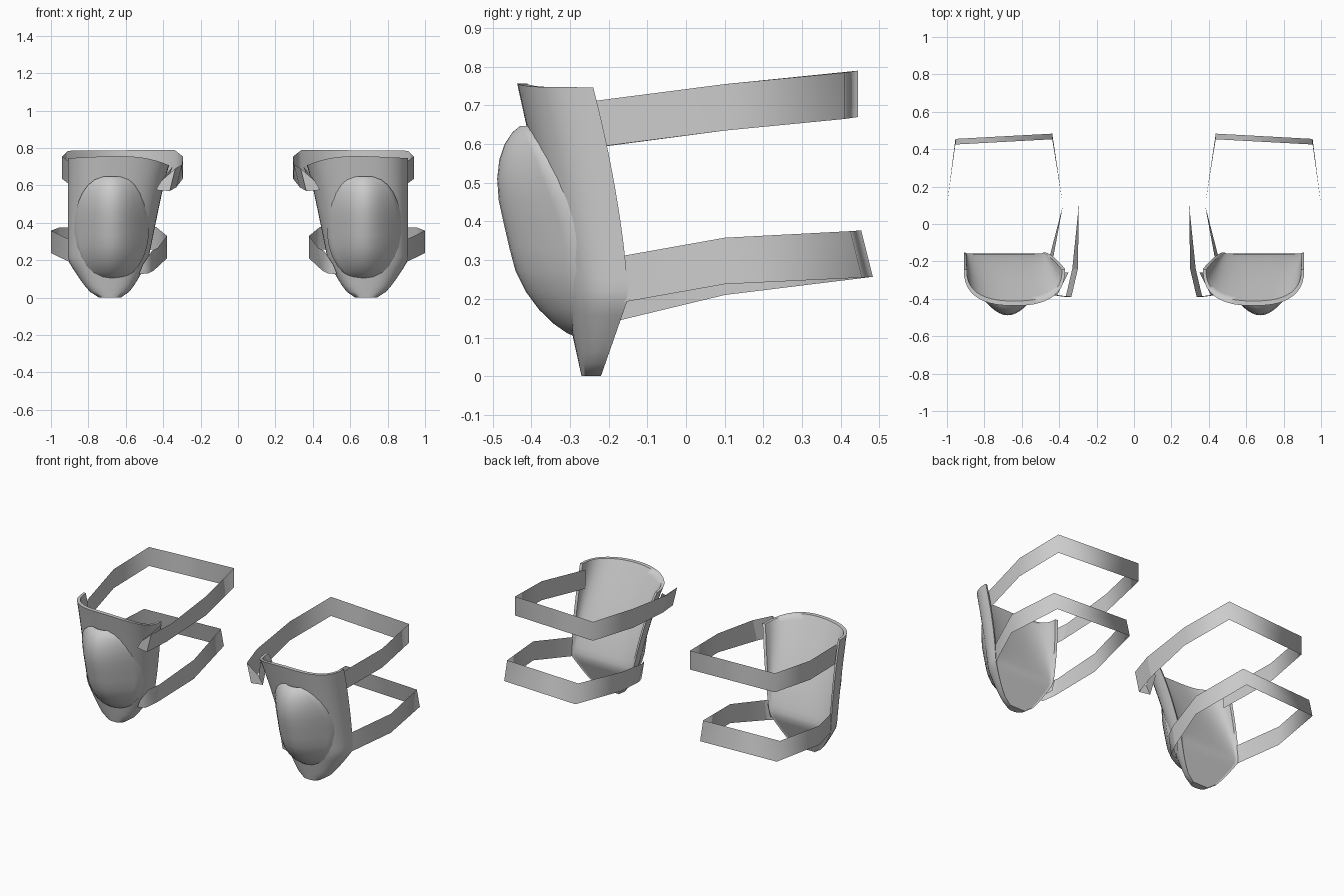
import bpy, bmesh
from math import cos, sin, pi, radians

cube = bpy.data.objects.get("Cube")
if cube:
    bpy.data.objects.remove(cube, do_unlink=True)

GREY = (0.6, 0.6, 0.6, 1)
grey = bpy.data.materials.new("plain_grey")
grey.use_nodes = True
grey.diffuse_color = GREY
grey.node_tree.nodes["Principled BSDF"].inputs["Base Color"].default_value = GREY


def loft(name, rows, closed=False, angle=60):
    """Skin rows of points, then mirror the part to the other knee."""
    bm = bmesh.new()
    grid = [[bm.verts.new(point) for point in row] for row in rows]
    count = len(grid[0])
    for lower, upper in zip(grid, grid[1:]):
        for j in range(count if closed else count - 1):
            k = (j + 1) % count
            bm.faces.new((lower[j], lower[k], upper[k], upper[j]))
    if closed:  # bridge the front and back halves at both ends
        for row in (grid[0], grid[-1]):
            back = row[::-1]
            for j in range(count // 2 - 1):
                bm.faces.new((row[j], row[j + 1], back[j + 1], back[j]))
    bmesh.ops.recalc_face_normals(bm, faces=bm.faces)
    mesh = bpy.data.meshes.new(name)
    bm.to_mesh(mesh)
    bm.free()
    mesh.materials.append(grey)
    part = bpy.data.objects.new(name, mesh)
    bpy.context.collection.objects.link(part)
    bpy.ops.object.select_all(action="DESELECT")
    part.select_set(True)
    bpy.context.view_layer.objects.active = part
    bpy.ops.object.shade_smooth_by_angle(angle=radians(angle))
    mirror = part.modifiers.new("other_knee", "MIRROR")
    mirror.use_mirror_merge = False


# Pad shell: a tapering shield with a rounded chin, hollow towards the top
PAD_HEIGHT = 0.757
CHIN = 0.2
PAD_ROWS = 24
PAD_STEPS = 24


def pad_row(z):
    chin = max(0, 1 - z / CHIN)
    hollow = max(0, (z - CHIN) / (PAD_HEIGHT - CHIN))
    inner, outer = 0.52 - 0.2 * z, 0.91
    middle = (inner + outer) / 2 - 0.03 * chin
    half = (outer - inner) / 2 * (0.3 + 0.7 * (1 - chin) ** 0.6)
    edge = -0.15 - 0.07 * chin - 0.09 * hollow ** 1.5
    depth = -0.27 - 0.22 * z - edge
    fore, aft = [], []
    for i in range(PAD_STEPS + 1):
        t = -cos(pi * i / PAD_STEPS)
        bulge = max(0, 1 - abs(t) ** 2.5) ** 0.4
        # the inner top corner sits lower than the outer one
        height = z - (0.03 - 0.02 * t) * t * t * hollow ** 4
        fore.append((middle + half * t, edge + depth * bulge, height))
        inside = (depth + 0.03) * bulge * hollow
        aft.append((middle + half * t * 0.94, edge - 0.005 + inside, height))
    return fore + aft[::-1]


loft("knee_pad_shell",
     [pad_row(PAD_HEIGHT * i / PAD_ROWS) for i in range(PAD_ROWS + 1)], closed=True)

# Domed cap: an egg-shaped shield whose rim follows the leaning pad
CAP_ROWS = 14
CAP_STEPS = 16


def cap_row(turn):
    z = 0.375 - 0.275 * cos(turn)
    half = 0.2 * sin(turn) ** 0.8
    rim = -0.28 - 0.14 * max(0, (z - 0.35) / 0.3) ** 1.3
    dome = 0.18 * sin(turn) ** 1.5
    row = []
    for i in range(CAP_STEPS + 1):
        t = 2 * i / CAP_STEPS - 1
        row.append((0.675 + half * t, rim - dome * cos(t * pi / 2), z))
    # turn the rim back into the pad
    ends = [(x, y + 0.03, z) for x, y, z in (row[0], row[-1])]
    return [ends[0]] + row + [ends[1]]


loft("knee_cap", [cap_row(pi * (i + 0.3) / CAP_ROWS) for i in range(CAP_ROWS)])


def strap(name, path, lean=0):
    """Flat band about 0.12 tall through centre points; the last value of
    each shifts the bottom edge sideways, and lean shifts it back behind the leg."""
    rows = []
    for x, y, z, twist in path:
        tilt = lean if y > 0.2 else 0
        rows.append([(x + twist, y + tilt, z - 0.06), (x, y, z + 0.06)])
    loft(name, rows, angle=100)


# Straps run from the outer edge, behind the leg, to the inner edge
strap("upper_strap", [
    (0.88, -0.25, 0.65, 0), (0.94, 0.1, 0.695, 0), (0.91, 0.41, 0.725, 0),
    (0.34, 0.445, 0.73, 0), (0.295, 0.1, 0.695, 0), (0.3, -0.24, 0.65, 0.03)])
strap("lower_strap", [
    (0.9, -0.17, 0.25, 0), (1, 0.1, 0.298, 0), (0.955, 0.425, 0.315, 0),
    (0.437, 0.453, 0.317, 0), (0.38, 0.1, 0.27, 0), (0.43, -0.17, 0.205, 0.02)],
    lean=0.03)


def folded_tab(name, path, twist):
    """Band pinched at its tip and folded back on itself."""
    widths = (0.06, 0.06, 0.025, 0.04)
    loft(name, [[(x + twist, y, z - w), (x, y, z + w)]
                for (x, y, z), w in zip(path, widths)])


# Folded tabs that hold the inner strap ends
folded_tab("upper_tab", [
    (0.3, -0.24, 0.65), (0.335, -0.39, 0.63), (0.41, -0.38, 0.6), (0.35, -0.26, 0.66)],
    twist=0.03)
folded_tab("lower_tab", [
    (0.43, -0.17, 0.205), (0.46, -0.24, 0.19), (0.51, -0.25, 0.15), (0.45, -0.17, 0.21)],
    twist=0.02)
